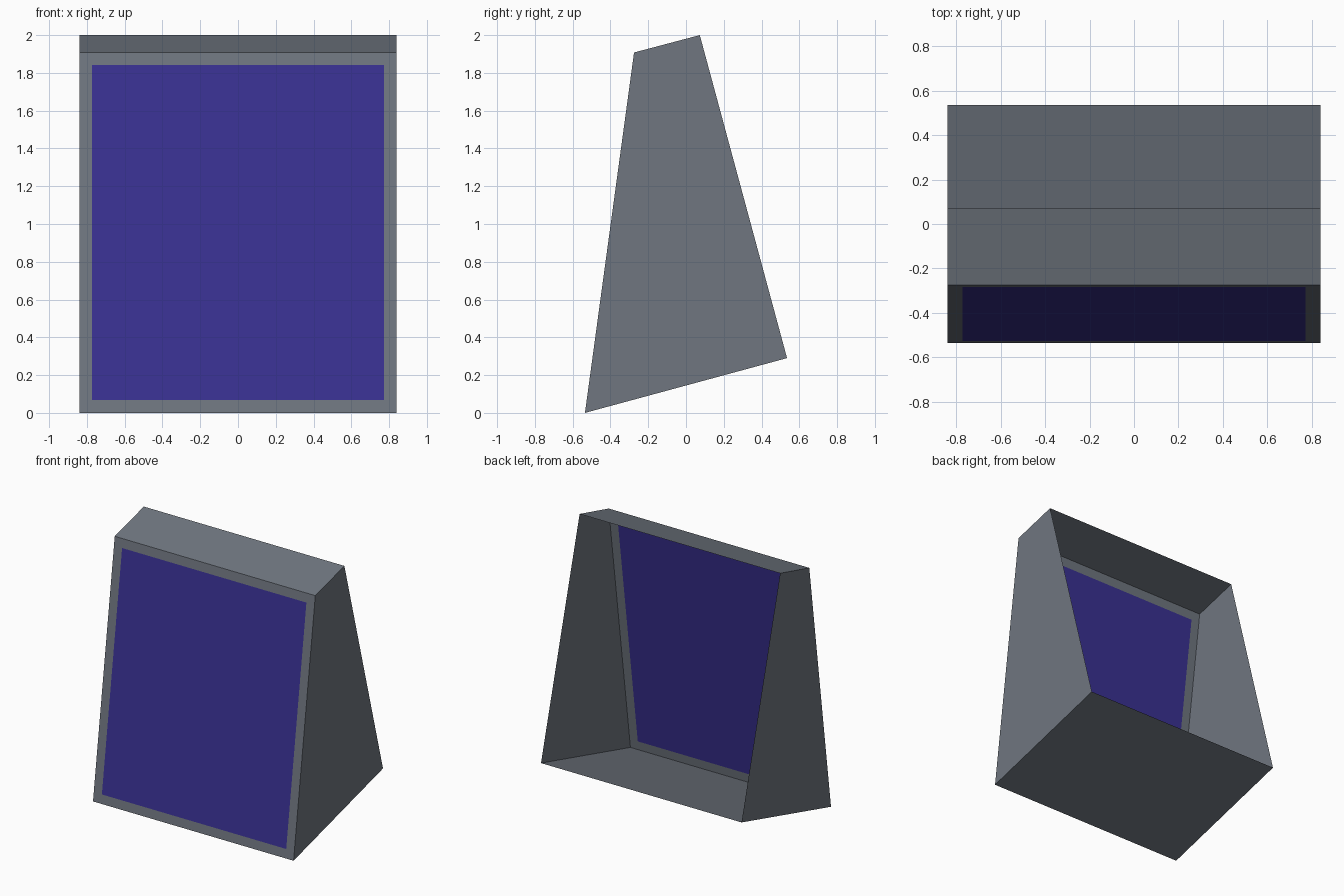
import bpy, bmesh

if "Cube" in bpy.data.objects:
    bpy.data.objects.remove(bpy.data.objects["Cube"])

HALF_W = 0.84
# side profile (y, z): front bottom, back bottom, back top, front top
PROFILE = [(-0.535, 0.0), (0.535, 0.29), (0.073, 2.0), (-0.275, 1.908)]


def material(name, rgb):
    m = bpy.data.materials.new(name)
    m.diffuse_color = (*rgb, 1.0)
    m.use_nodes = True
    m.node_tree.nodes["Principled BSDF"].inputs["Base Color"].default_value = m.diffuse_color
    return m


grey = material("slate_grey", (0.160, 0.181, 0.214))
purple = material("screen_indigo", (0.041, 0.030, 0.285))

# thin open-backed housing: two side walls plus bottom, top and front
bm = bmesh.new()
left = [bm.verts.new((-HALF_W, y, z)) for y, z in PROFILE]
right = [bm.verts.new((HALF_W, y, z)) for y, z in PROFILE]
bm.faces.new(left[::-1])
bm.faces.new(right)
for i in (0, 2, 3):  # edge 1 is the open back
    j = (i + 1) % 4
    face = bm.faces.new((left[i], left[j], right[j], right[i]))
front = face
bmesh.ops.recalc_face_normals(bm, faces=bm.faces[:])
bm.normal_update()
if front.normal.y > 0:
    bmesh.ops.reverse_faces(bm, faces=bm.faces[:])

# screen: the inset centre of the front face
bmesh.ops.inset_individual(bm, faces=[front], thickness=0.068,
                           use_even_offset=True)
front.material_index = 1

mesh = bpy.data.meshes.new("screen_housing")
bm.to_mesh(mesh)
bm.free()
mesh.materials.append(grey)
mesh.materials.append(purple)
housing = bpy.data.objects.new("screen_housing", mesh)
bpy.context.collection.objects.link(housing)
